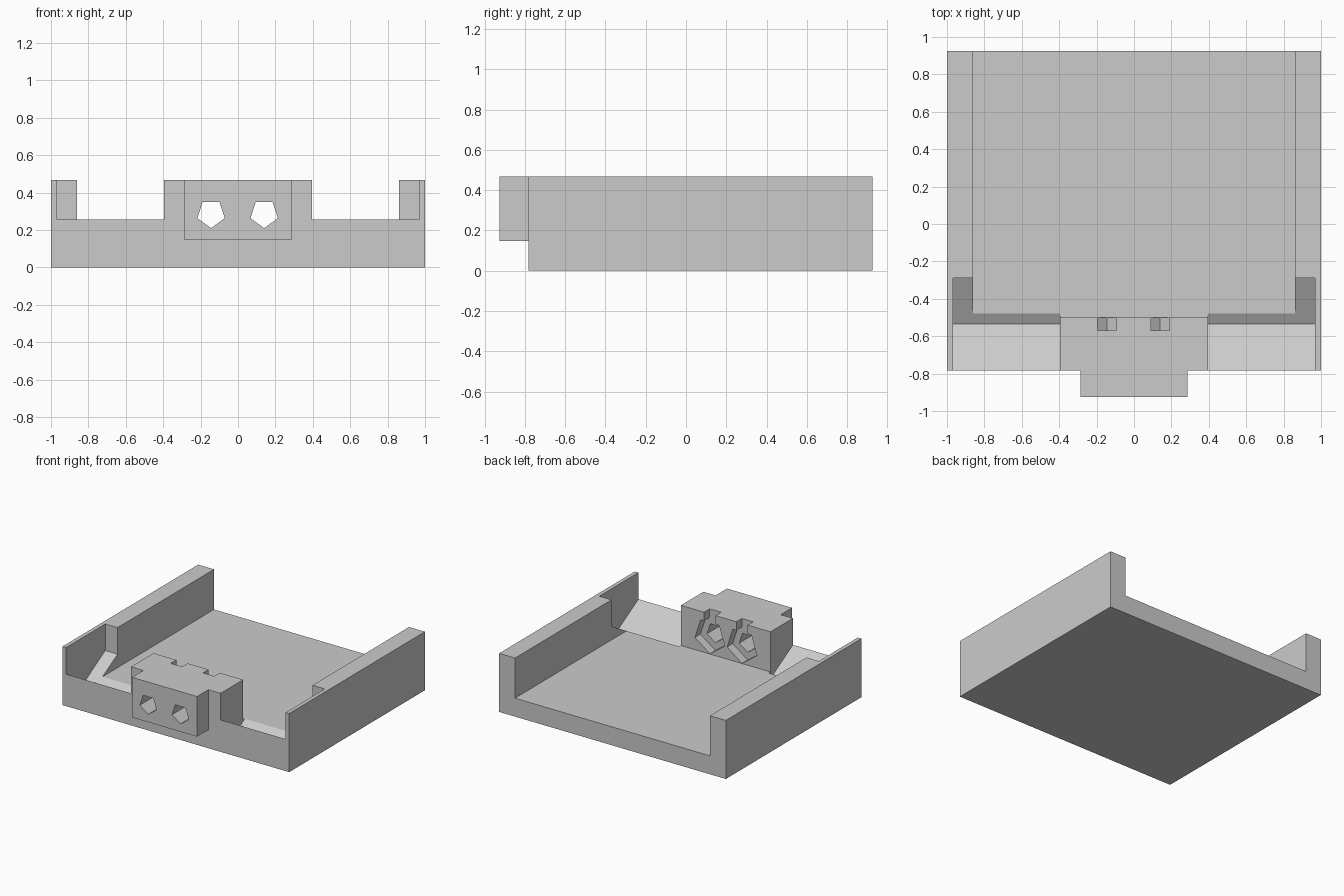
import bpy
import bmesh
from math import cos, sin, radians
from mathutils import Vector

old = bpy.data.objects.get("Cube")
if old:
    bpy.data.objects.remove(old, do_unlink=True)

# Main dimensions
TOP, FLOOR, LIP = 0.467, 0.147, 0.255
FRONT, BACK, NOSE = -0.783, 0.926, -0.926
BLOCK, BLOCK_BACK = 0.395, -0.50

grey = bpy.data.materials.new("plain grey")
grey.use_nodes = True
grey.diffuse_color = (0.6, 0.6, 0.6, 1)
grey.node_tree.nodes["Principled BSDF"].inputs["Base Color"].default_value = (0.6, 0.6, 0.6, 1)


def prism(name, points, axis, lo, hi):
    """Extrude a closed profile along x (points are y, z) or y (points are x, z)."""
    bm = bmesh.new()
    place = (lambda a, b: (lo, a, b)) if axis == "x" else (lambda a, b: (a, lo, b))
    face = bm.faces.new([bm.verts.new(place(a, b)) for a, b in points])
    out = bmesh.ops.extrude_face_region(bm, geom=[face])
    shift = Vector((hi - lo, 0, 0)) if axis == "x" else Vector((0, hi - lo, 0))
    moved = [v for v in out["geom"] if isinstance(v, bmesh.types.BMVert)]
    bmesh.ops.translate(bm, verts=moved, vec=shift)
    bmesh.ops.recalc_face_normals(bm, faces=bm.faces)
    mesh = bpy.data.meshes.new(name)
    bm.to_mesh(mesh)
    bm.free()
    mesh.materials.append(grey)
    obj = bpy.data.objects.new(name, mesh)
    bpy.context.collection.objects.link(obj)
    return obj


def rect(x0, x1, z0, z1):
    return [(x0, z0), (x1, z0), (x1, z1), (x0, z1)]


def pentagon(cx, cz, radius):
    """Pentagon with its point down."""
    angles = [radians(-90 + 72 * i) for i in range(5)]
    return [(cx + radius * cos(a), cz + radius * sin(a)) for a in angles]


def combine(target, tool, operation="DIFFERENCE"):
    tool.hide_render = True
    mod = target.modifiers.new("combine", "BOOLEAN")
    mod.operation = operation
    mod.solver = "EXACT"
    mod.object = tool
    bpy.context.view_layer.objects.active = target
    bpy.ops.object.modifier_apply(modifier=mod.name)
    bpy.data.objects.remove(tool, do_unlink=True)


# Tray with raised side walls, open at the back
tray = prism("tray", rect(-1, 1, 0, TOP), "y", FRONT, BACK)
combine(tray, prism("channel_cutter", rect(-0.86, 0.86, FLOOR, 0.8), "y", BLOCK_BACK, 1.2))

# V-bottomed front openings either side of the centre block
groove = [(-1.0, 0.8), (-1.0, LIP), (FRONT, LIP), (-0.535, 0.114),
          (-0.29, LIP), (-0.29, 0.8)]
for lo, hi in ((-0.968, -BLOCK), (BLOCK, 0.968)):
    combine(tray, prism("groove_cutter", groove, "x", lo, hi))

# Nose projecting from the centre block
nose = prism("nose", rect(-0.287, 0.287, FLOOR, TOP), "y", NOSE, FRONT + 0.1)
combine(tray, nose, "UNION")

# Bolt holes, rear nut pockets and their slots up to the top face
for x in (-0.144, 0.14):
    combine(tray, prism("hole_cutter", pentagon(x, 0.287, 0.077), "y", -1.1, -0.4))
    combine(tray, prism("pocket_cutter", pentagon(x, 0.287, 0.138), "y", -0.57, -0.4))
    combine(tray, prism("slot_cutter", rect(x - 0.05, x + 0.05, 0.3, 0.6), "y", -0.57, -0.4))
